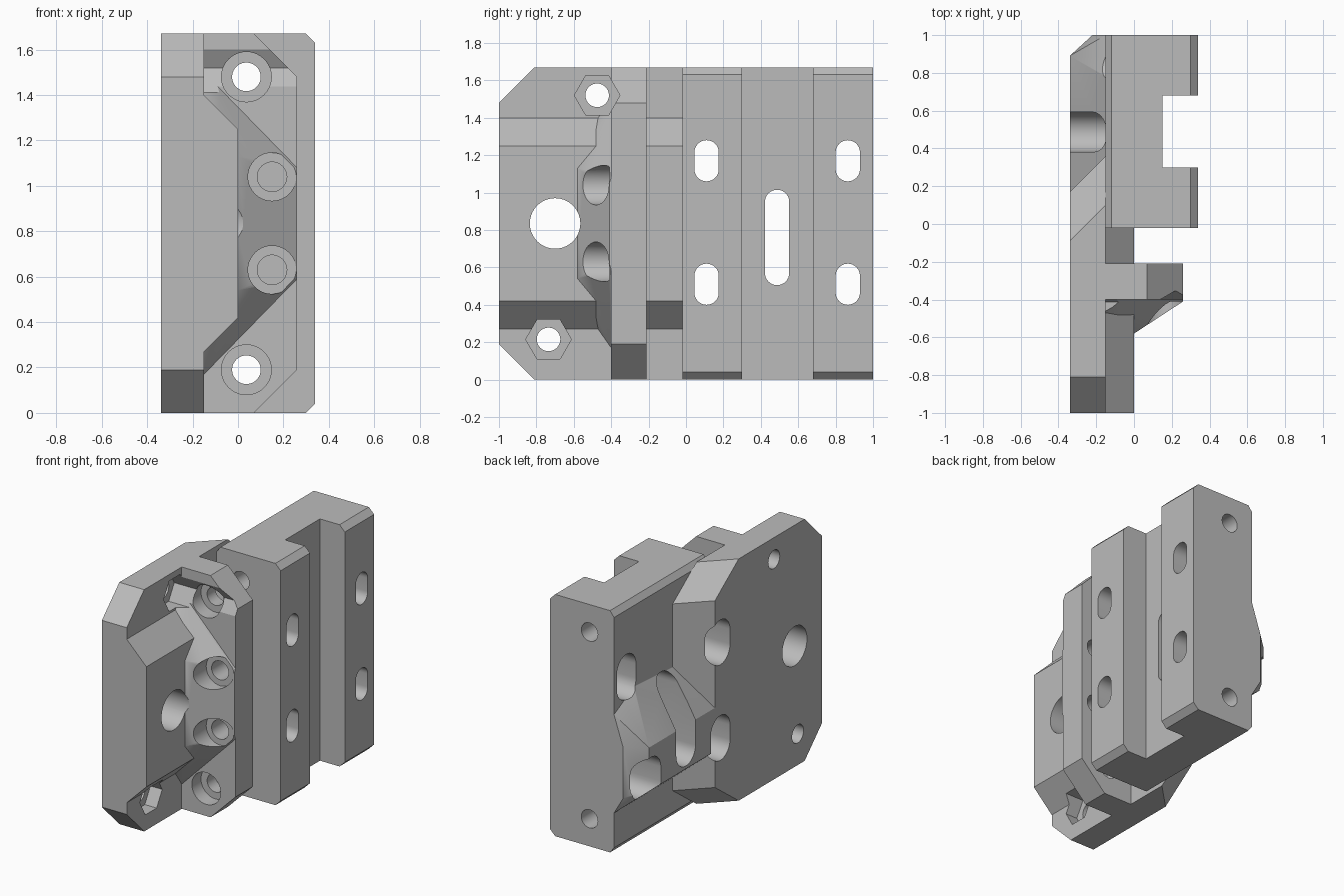
import bpy, bmesh
from math import pi, sin, cos

if "Cube" in bpy.data.objects:
    bpy.data.objects.remove(bpy.data.objects["Cube"], do_unlink=True)

H = 1.67          # overall height
MID = H / 2

grey = bpy.data.materials.new("light_grey")
grey.use_nodes = True
grey.diffuse_color = (0.5, 0.5, 0.5, 1)
grey.node_tree.nodes["Principled BSDF"].inputs["Base Color"].default_value = (0.5, 0.5, 0.5, 1)


def finish(name, bm):
    bmesh.ops.recalc_face_normals(bm, faces=bm.faces)
    mesh = bpy.data.meshes.new(name)
    bm.to_mesh(mesh)
    bm.free()
    mesh.materials.append(grey)
    ob = bpy.data.objects.new(name, mesh)
    bpy.context.collection.objects.link(ob)
    return ob


def hull(name, points):
    """Convex solid around the points."""
    bm = bmesh.new()
    for p in points:
        bm.verts.new(p)
    res = bmesh.ops.convex_hull(bm, input=bm.verts)
    loose = {g for g in res["geom_interior"] + res["geom_unused"]
             if isinstance(g, bmesh.types.BMVert)}
    bmesh.ops.delete(bm, geom=list(loose), context="VERTS")
    bmesh.ops.dissolve_limit(bm, angle_limit=0.01, verts=bm.verts, edges=bm.edges)
    return finish(name, bm)


def prism(name, axis, profile, lo, hi):
    """Profile pushed along an axis: x takes (y, z), y takes (x, z), z takes (x, y)."""
    place = {"x": lambda a, b, t: (t, a, b),
             "y": lambda a, b, t: (a, t, b),
             "z": lambda a, b, t: (a, b, t)}[axis]
    bm = bmesh.new()
    ends = [[bm.verts.new(place(a, b, t)) for a, b in profile] for t in (lo, hi)]
    n = len(profile)
    for ring in ends:
        bm.faces.new(ring)
    for i in range(n):
        j = (i + 1) % n
        bm.faces.new((ends[0][i], ends[0][j], ends[1][j], ends[1][i]))
    return finish(name, bm)


def circle(a, b, r, n=40):
    return [(a + r * cos(2 * pi * i / n), b + r * sin(2 * pi * i / n)) for i in range(n)]


def slot(a, b, r, half):
    """Upright rounded slot; half is half of its full height."""
    pts, n = [], 16
    for i in range(2 * n + 2):
        k = i if i <= n else i - 1
        off = half - r if i <= n else r - half
        pts.append((a + r * cos(pi * k / n), b + off + r * sin(pi * k / n)))
    return pts


def updown(points):
    """Points plus their copies mirrored about mid height."""
    return points + [(x, y, H - z) for x, y, z in points]


def combine(target, other, operation):
    mod = target.modifiers.new(operation, "BOOLEAN")
    mod.operation, mod.object, mod.solver = operation, other, "EXACT"
    dg = bpy.context.evaluated_depsgraph_get()
    mesh = bpy.data.meshes.new_from_object(target.evaluated_get(dg))
    target.modifiers.clear()
    target.data = mesh
    bpy.data.objects.remove(other, do_unlink=True)


# Rear block with a full-height channel
body = prism("mount_body", "z",
             [(-.15, -.02), (.34, -.02), (.34, .3), (.15, .3), (.15, .68),
              (.34, .68), (.34, 1), (-.15, 1)], 0, H)
# Small bevels along its top and bottom edges
for edge, inner in ((.34, .30), (-.15, -.12)):
    out = edge + (edge - inner)
    for flip in (False, True):
        tri = [(inner, H), (edge, H - .04), (out, H - .08), (out, H + .04), (inner, H + .04)]
        if flip:
            tri = [(x, H - z) for x, z in tri]
        combine(body, prism("bevel_cutter", "y", tri, -.5, 1.5), "DIFFERENCE")

# Side plate with bevelled corners and a slanted rear end
plate = hull("side_plate", updown(
    [(x, y, z) for x in (-.34, -.15) for y, z in ((-1, .19), (-.81, 0))]
    + [(-.34, -.09, 0), (-.34, .17, .19), (-.15, .1, 0), (-.15, .36, .19)]))

# Web that ties the plate to the rear block
web = prism("web", "y", [(-.2, .22), (-.15, .27), (0, .42), (0, H - .42), (-.15, H - .27),
                         (-.2, H - .22)], -1, .02)

# Upright flange
flange = prism("flange", "y", [(-.2, 0), (.07, 0), (.26, .19), (.26, H - .19), (.07, H),
                               (-.2, H)], -.4, -.21)

# Tapered gusset in front of the flange
gusset = hull("gusset", updown(
    [(-.15, -.4, .17), (.26, -.4, .59), (.26, -.41, .62), (-.15, -.47, .27),
     (0, -.48, .42), (0, -.58, .54), (-.15, -.58, .54), (.26, -.35, .59), (-.15, -.35, .17)]))

# Faceted pad on the outer side of the rear block
pad = hull("faceted_pad",
           [(-.15, .3, 1.04), (-.15, .78, 1.07), (-.15, 1, .96), (-.15, 1, .28), (-.15, .3, .28),
            (-.22, 1, .75), (-.22, 1, .4), (-.34, .89, .74), (-.34, .89, .44),
            (-.34, .17, .74), (-.34, .17, .44),
            (-.1, .3, 1.04), (-.1, .78, 1.07), (-.1, 1, .96), (-.1, 1, .28), (-.1, .3, .28)])

for part in (plate, web, flange, gusset, pad):
    combine(body, part, "UNION")


def cut(axis, profile, lo, hi):
    combine(body, prism("cutter", axis, profile, lo, hi), "DIFFERENCE")


# Slots through the rear block, each widened from the outer side
for y, z, half, floor in ((.11, .51, .11, .15), (.11, 1.17, .11, .15),
                          (.865, .51, .11, .15), (.865, 1.17, .11, .15),
                          (.487, .76, .255, 0)):
    cut("x", slot(y, z, .065, half), -1, 1)
    cut("x", slot(y, z, .105, half + .045), -1, floor)

# Large cross hole in the plate
cut("x", circle(-.7, MID, .135, 56), -1, 1)

# Nut pockets with bolt holes
for y, z in ((-.475, 1.52), (-.735, .215)):
    cut("x", circle(y, z, .122, 6), -.24, 1)
    cut("x", circle(y, z, .063), -1, 0)

# Long bolt holes and their counterbores in the flange
for z in (.19, 1.48):
    cut("y", circle(.037, z, .063), -1.2, 1.2)
    cut("y", circle(.037, z, .11), -.7, -.3)

# Screw seats in the gusset
for z in (.63, 1.04):
    cut("y", circle(.15, z, .065), -1.2, -.1)
    cut("y", circle(.15, z, .106), -1.2, -.41)

bpy.ops.object.select_all(action="DESELECT")
body.select_set(True)
bpy.context.view_layer.objects.active = body
bpy.ops.object.shade_smooth_by_angle(angle=pi / 7)
